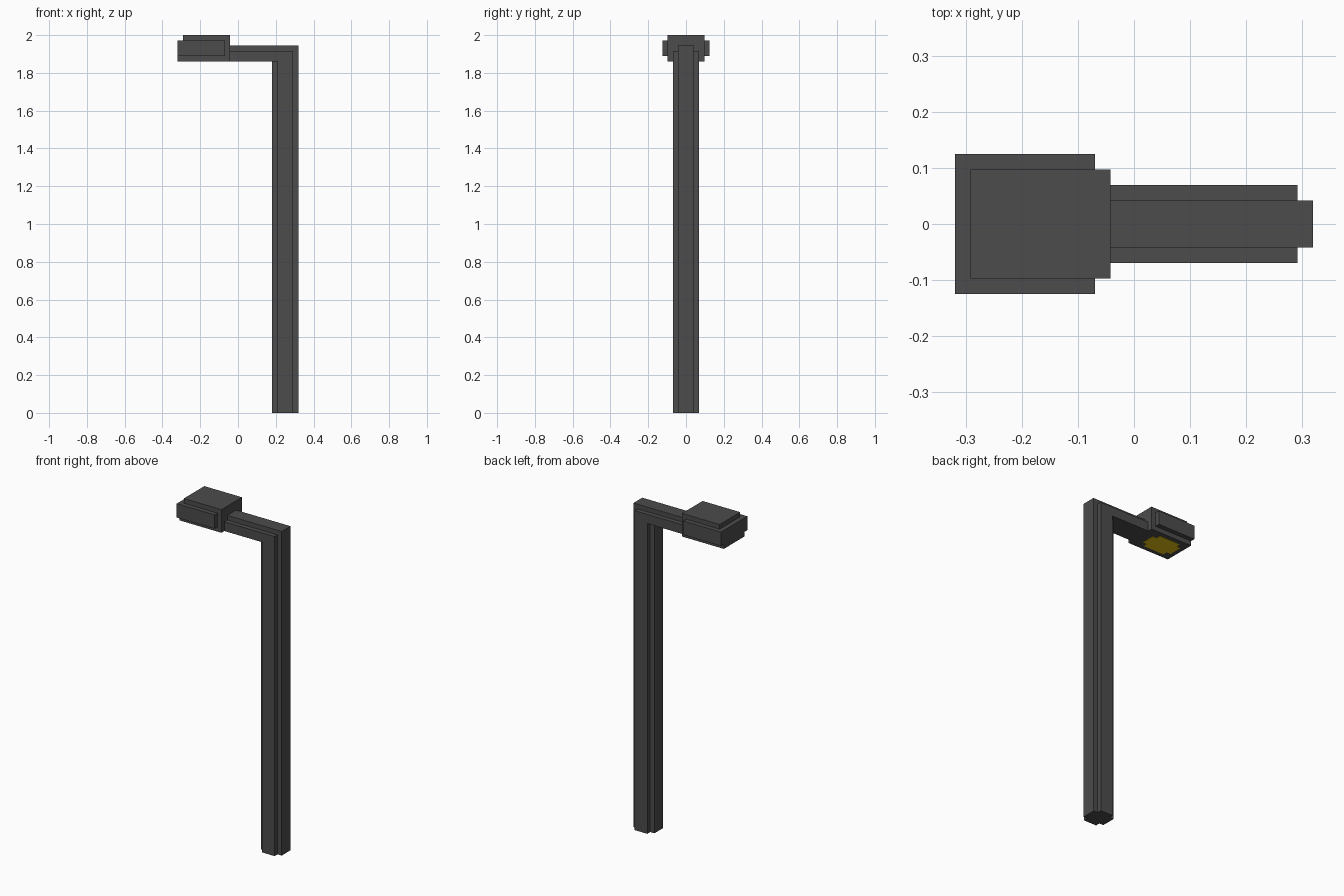
import bpy, bmesh

if "Cube" in bpy.data.objects:
    bpy.data.objects.remove(bpy.data.objects["Cube"])

U = 2.0 / 72.0  # the model sits on a regular block grid


def material(name, rgb):
    m = bpy.data.materials.new(name)
    m.diffuse_color = (*rgb, 1.0)
    m.use_nodes = True
    m.node_tree.nodes["Principled BSDF"].inputs["Base Color"].default_value = m.diffuse_color
    return m


DARK = material("dark_grey_metal", (0.072, 0.072, 0.072))
YELLOW = material("yellow_lamp", (0.78, 0.53, 0.006))


def union_part(name, boxes, mat):
    """Outer skin of a union of boxes (x0, x1, half_y, z0, z1) in grid units."""
    bounds = [((x0, x1), (-h, h), (z0, z1)) for x0, x1, h, z0, z1 in boxes]
    cuts = [sorted({v for b in bounds for v in b[a]}) for a in range(3)]

    def filled(c):
        if any(not 0 <= c[a] < len(cuts[a]) - 1 for a in range(3)):
            return False
        mid = [(cuts[a][c[a]] + cuts[a][c[a] + 1]) / 2 for a in range(3)]
        return any(all(b[a][0] < mid[a] < b[a][1] for a in range(3)) for b in bounds)

    bm = bmesh.new()
    for i in range(len(cuts[0]) - 1):
        for j in range(len(cuts[1]) - 1):
            for k in range(len(cuts[2]) - 1):
                c = (i, j, k)
                if not filled(c):
                    continue
                for a in range(3):
                    for side in (0, 1):
                        n = list(c)
                        n[a] += 2 * side - 1
                        if filled(n):
                            continue
                        b, d = (a + 1) % 3, (a + 2) % 3
                        corners = []
                        for s, t in ((0, 0), (1, 0), (1, 1), (0, 1)):
                            p = [0, 0, 0]
                            p[a] = cuts[a][c[a] + side] * U
                            p[b] = cuts[b][c[b] + s] * U
                            p[d] = cuts[d][c[d] + t] * U
                            corners.append(bm.verts.new(p))
                        bm.faces.new(corners if side else corners[::-1])
    bmesh.ops.remove_doubles(bm, verts=bm.verts[:], dist=1e-5)
    bmesh.ops.dissolve_limit(bm, angle_limit=0.01, verts=bm.verts[:], edges=bm.edges[:])
    me = bpy.data.meshes.new(name)
    bm.to_mesh(me)
    bm.free()
    me.materials.append(mat)
    ob = bpy.data.objects.new(name, me)
    bpy.context.collection.objects.link(ob)
    return ob


# Notched post bending into the horizontal arm
union_part("post_and_arm", [
    (6.5, 11.5, 1.5, 0, 70),
    (7.5, 10.5, 2.5, 0, 69),
    (-1.5, 11.5, 1.5, 67, 70),
    (-1.5, 10.5, 2.5, 67, 69),
], DARK)

# Lamp housing: stepped block
union_part("lamp_housing", [
    (-10.5, -1.5, 3.5, 67, 72),
    (-11.5, -2.5, 4.5, 68, 71),
    (-11.5, -1.5, 3.5, 67, 71),
], DARK)

# Glowing panel under the housing, with notched corners
union_part("lamp_panel", [
    (-10.5, -3.5, 1.5, 66.95, 67.1),
    (-9.5, -4.5, 2.5, 66.95, 67.1),
], YELLOW)
